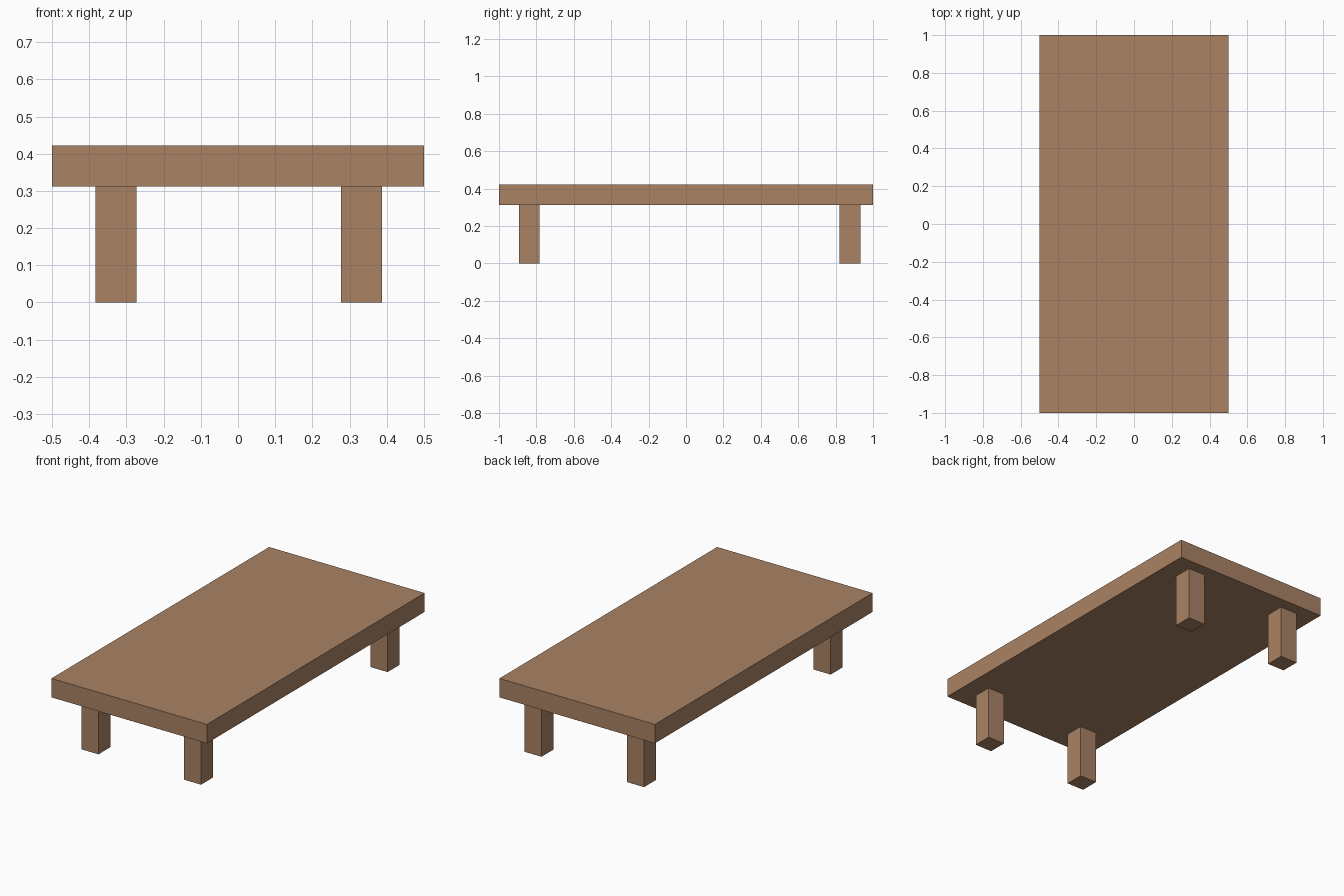
import bpy

if "Cube" in bpy.data.objects:
    bpy.data.objects.remove(bpy.data.objects["Cube"])

wood = bpy.data.materials.new("wood")
wood.diffuse_color = (0.40, 0.227, 0.13, 1)
wood.use_nodes = True
wood.node_tree.nodes["Principled BSDF"].inputs["Base Color"].default_value = wood.diffuse_color


def box(name, center, size):
    bpy.ops.mesh.primitive_cube_add(size=1, location=center)
    obj = bpy.context.object
    obj.name = name
    obj.scale = size
    bpy.ops.object.transform_apply(location=False, rotation=False, scale=True)
    obj.data.materials.append(wood)
    return obj


LEG_HEIGHT = 0.312
THICKNESS = 0.11

# Table top
box("table_top", (0, 0, LEG_HEIGHT + THICKNESS / 2), (1, 2, THICKNESS))

# Four square legs, set slightly off centre
for side, x in (("left", -0.328), ("right", 0.332)):
    for end, y in (("front", -0.837), ("back", 0.877)):
        box(f"{end}_{side}_leg", (x, y, LEG_HEIGHT / 2),
            (THICKNESS, THICKNESS, LEG_HEIGHT))
